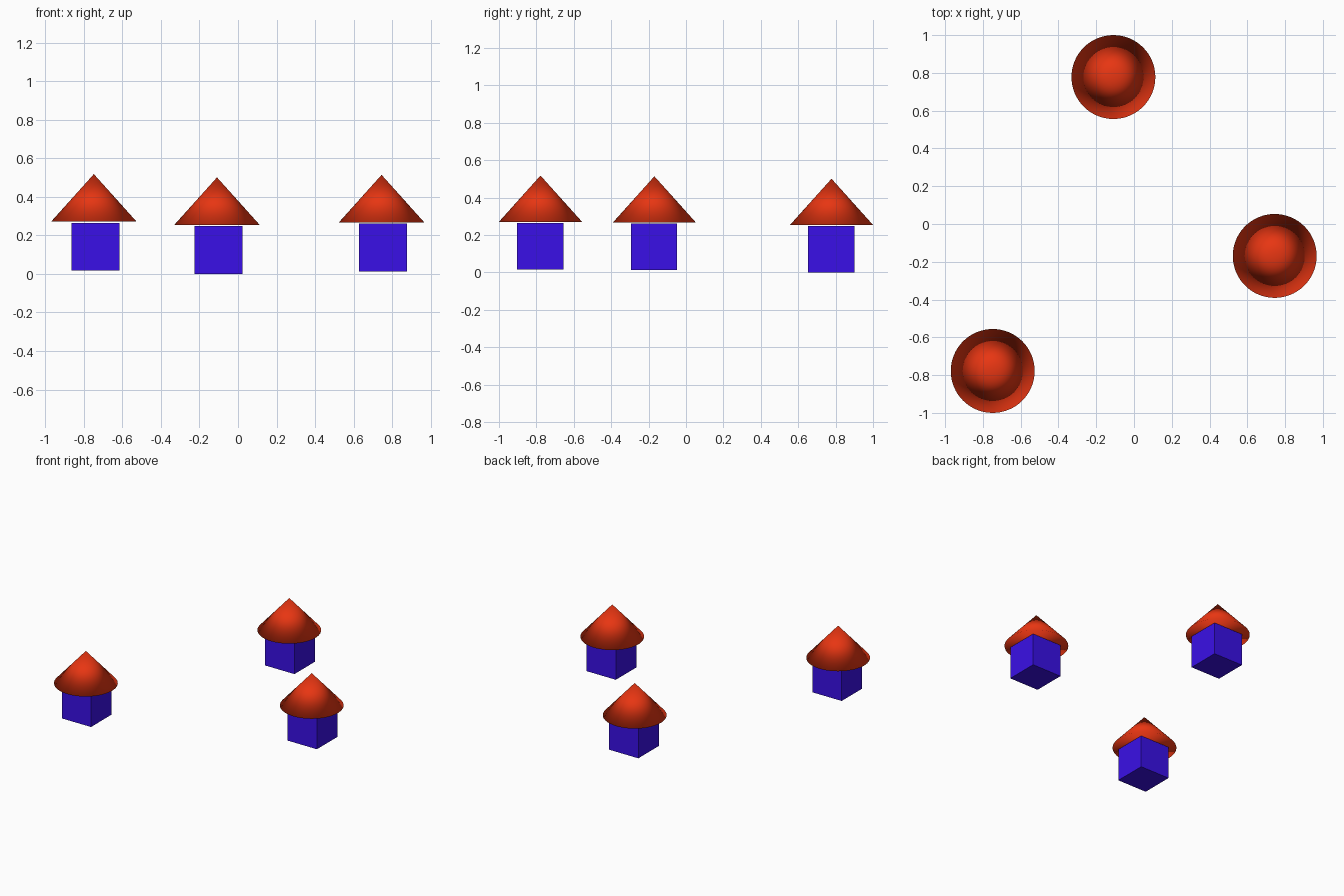
import bpy

default = bpy.data.objects.get("Cube")
if default:
    bpy.data.objects.remove(default, do_unlink=True)


def material(name, rgb):
    mat = bpy.data.materials.new(name)
    mat.use_nodes = True
    colour = (*rgb, 1.0)
    mat.diffuse_color = colour
    mat.node_tree.nodes["Principled BSDF"].inputs["Base Color"].default_value = colour
    return mat


RED = material("roof red", (0.8, 0.036, 0.006))
BLUE = material("wall blue", (0.042, 0.005, 0.8))

WALL = 0.248          # edge length of the cubic walls
GAP = 0.006           # slit between walls and roof
ROOF_RADIUS = 0.222
ROOF_HEIGHT = 0.247


def hut(name, x, y, z):
    # Cubic walls, set slightly off the roof axis
    bpy.ops.mesh.primitive_cube_add(size=WALL, location=(x + 0.008, y - 0.002, z + WALL / 2))
    walls = bpy.context.object
    walls.name = name + "_walls"
    walls.data.materials.append(BLUE)

    # Closed conical roof, smooth all over including the rim
    base = z + WALL + GAP
    bpy.ops.mesh.primitive_cone_add(vertices=64, radius1=ROOF_RADIUS, radius2=0,
                                    depth=ROOF_HEIGHT,
                                    location=(x, y, base + ROOF_HEIGHT / 2))
    roof = bpy.context.object
    roof.name = name + "_roof"
    roof.data.materials.append(RED)
    bpy.ops.object.shade_smooth()


hut("front_hut", -0.748, -0.778, 0.017)
hut("back_hut", -0.109, 0.778, 0.0)
hut("left_hut", 0.745, -0.169, 0.013)
